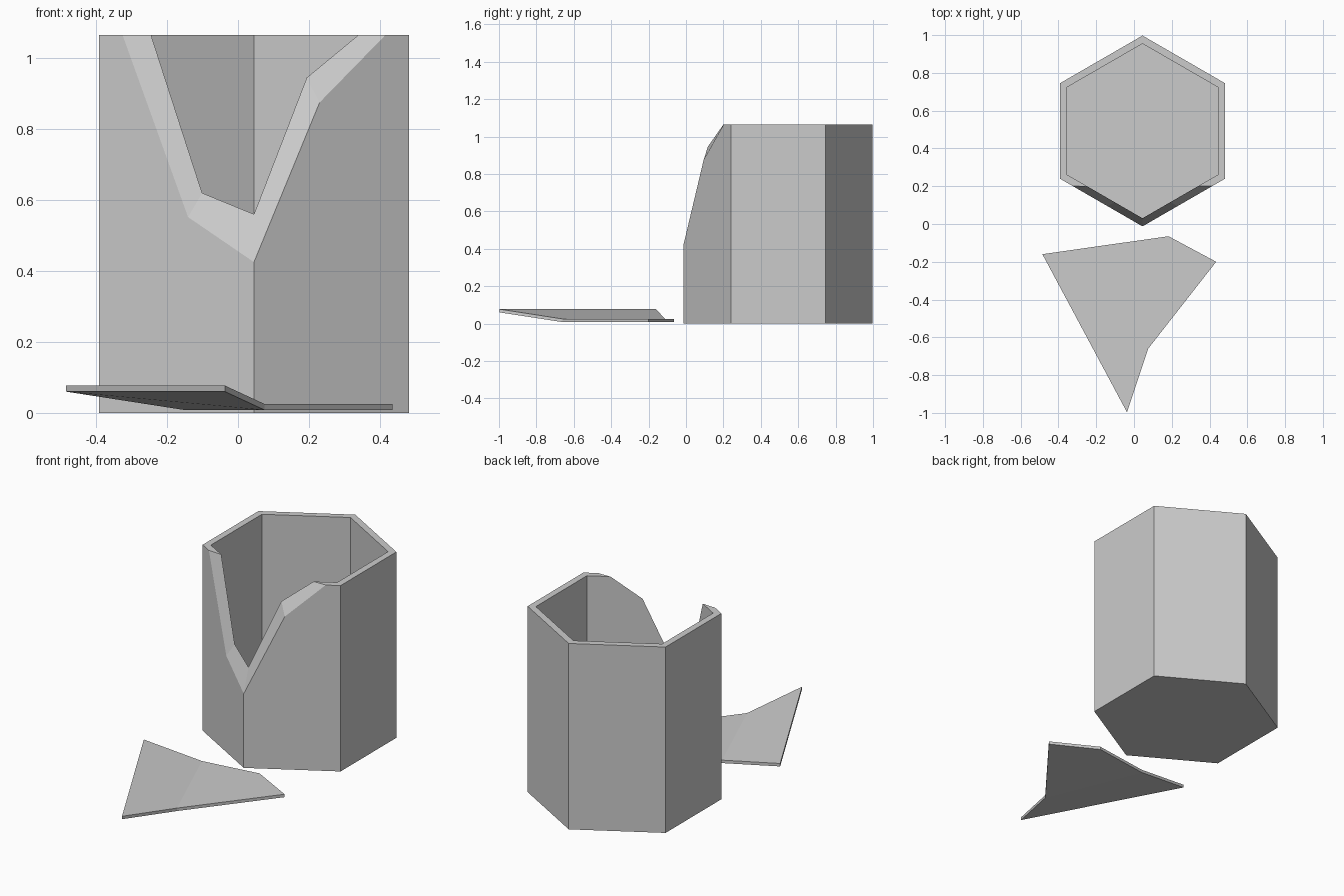
import bpy, bmesh, math

if "Cube" in bpy.data.objects:
    bpy.data.objects.remove(bpy.data.objects["Cube"])

CX, CY = 0.045, 0.4925            # cup axis
R_OUT, R_IN = 0.505, 0.462        # corner radii of the hexagonal wall
HEIGHT, FLOOR = 1.065, 0.04


def finish(name, bm):
    bmesh.ops.recalc_face_normals(bm, faces=bm.faces)
    mesh = bpy.data.meshes.new(name)
    bm.to_mesh(mesh)
    bm.free()
    obj = bpy.data.objects.new(name, mesh)
    bpy.context.collection.objects.link(obj)
    return obj


def corner(r, deg):
    a = math.radians(deg)
    return CX + r * math.cos(a), CY + r * math.sin(a)


def on_wall(r, f):
    """Point on a front wall: f = 0 front corner, -1 left corner, +1 right corner."""
    x0, y0 = corner(r, 270)
    x1, y1 = corner(r, 330 if f > 0 else 210)
    t = abs(f)
    return x0 + (x1 - x0) * t, y0 + (y1 - y0) * t


# Broken cup: columns around the wall; front ones follow the broken edge
# (outer position, outer height, inner position, inner height)
break_line = [(-0.847, HEIGHT, -0.725, HEIGHT), (-0.425, 0.552, -0.365, 0.62),
              (0, 0.425, 0, 0.56),
              (0.423, 0.875, 0.372, 0.945), (0.847, HEIGHT, 0.735, HEIGHT)]
cols = [(corner(R_OUT, d), HEIGHT, corner(R_IN, d), HEIGHT)
        for d in (-30, 30, 90, 150, 210)]
cols += [(on_wall(R_OUT, fo), zo, on_wall(R_IN, fi), zi)
         for fo, zo, fi, zi in break_line]

bm = bmesh.new()
rings = [[bm.verts.new(p) for p in ((*o, 0), (*o, zo), (*i, zi), (*i, FLOOR))]
         for o, zo, i, zi in cols]
for a, b in zip(rings, rings[1:] + rings[:1]):
    for k in range(3):
        bm.faces.new((a[k], b[k], b[k + 1], a[k + 1]))
bm.faces.new([r[0] for r in rings])
bm.faces.new([r[3] for r in rings])
finish("broken_hexagonal_cup", bm)

# Shard on the ground: thin plate bent along the line between points 1 and 4
outline = [(-0.485, -0.16, 0.077), (-0.15, -0.112, 0.025), (0.183, -0.065, 0.025),
           (0.435, -0.20, 0.025), (0.075, -0.66, 0.025), (-0.037, -0.997, 0.077)]
bm = bmesh.new()
top = [bm.verts.new(p) for p in outline]
low = [bm.verts.new((x, y, z - 0.017)) for x, y, z in outline]
for ring in (top, low):
    bm.faces.new([ring[i] for i in (0, 1, 4, 5)])
    bm.faces.new([ring[i] for i in (1, 2, 3, 4)])
for i in range(6):
    j = (i + 1) % 6
    bm.faces.new((top[i], top[j], low[j], low[i]))
finish("broken_shard", bm)
